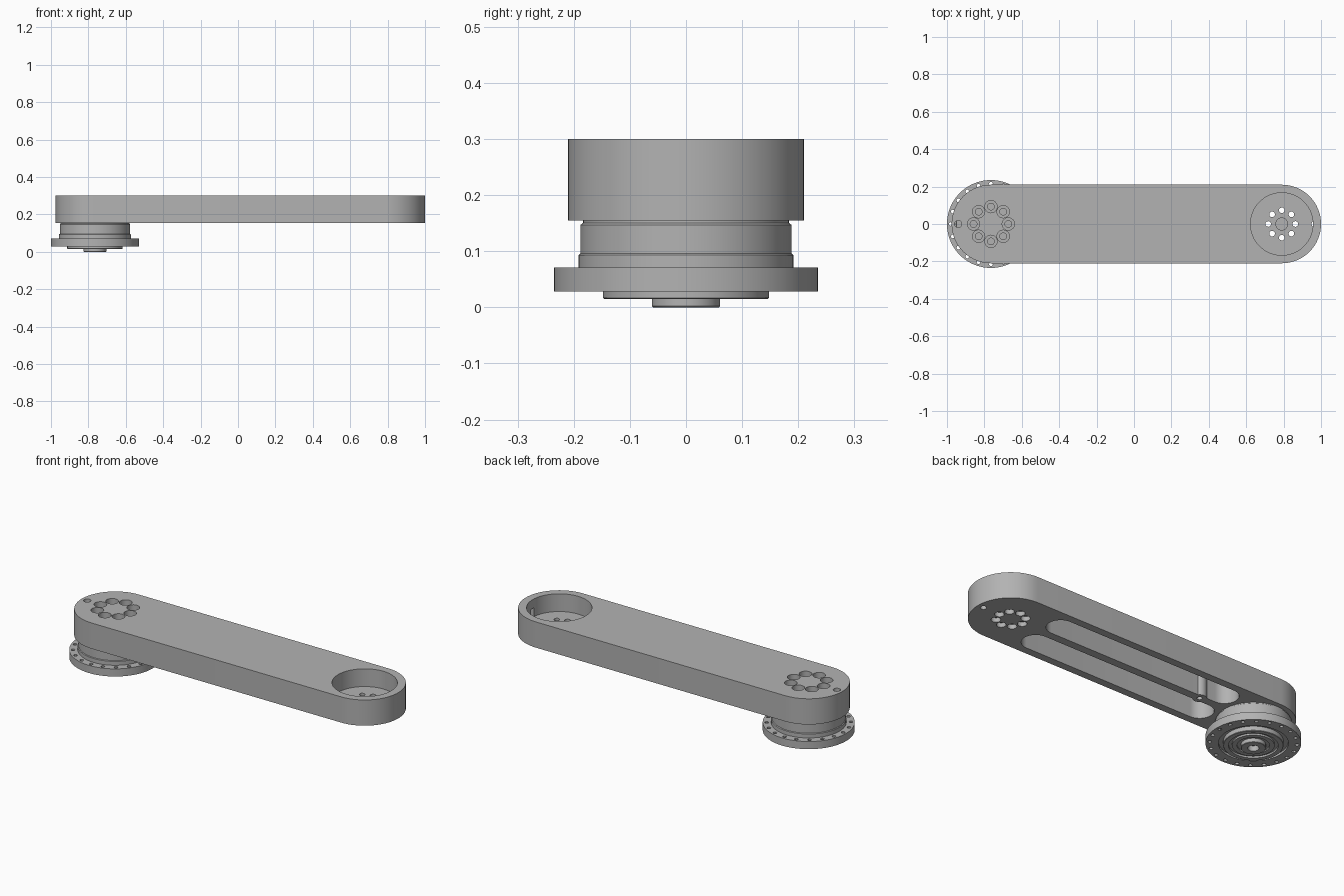
import bpy, bmesh, math
from mathutils import Vector

if "Cube" in bpy.data.objects:
    bpy.data.objects.remove(bpy.data.objects["Cube"])

GREY = bpy.data.materials.new("machined_grey")
GREY.use_nodes = True
GREY.diffuse_color = (0.45, 0.45, 0.45, 1)
GREY.node_tree.nodes["Principled BSDF"].inputs["Base Color"].default_value = (0.45, 0.45, 0.45, 1)

BASE_X, TIP_X = -0.765, 0.79
ARM_LOW, ARM_TOP, ARM_R = 0.155, 0.3, 0.21


def finish(name, bm):
    bmesh.ops.recalc_face_normals(bm, faces=bm.faces)
    mesh = bpy.data.meshes.new(name)
    bm.to_mesh(mesh)
    bm.free()
    mesh.materials.append(GREY)
    obj = bpy.data.objects.new(name, mesh)
    bpy.context.collection.objects.link(obj)
    return obj


def lathe(bm, x, y, profile, segs=64):
    """Revolve (radius, z) points about a vertical axis and cap both ends."""
    rings = [[bm.verts.new((x + r * math.cos(math.tau * i / segs),
                            y + r * math.sin(math.tau * i / segs), z))
              for i in range(segs)] for r, z in profile]
    for a, b in zip(rings, rings[1:]):
        for i in range(segs):
            j = (i + 1) % segs
            bm.faces.new((a[i], a[j], b[j], b[i]))
    bm.faces.new(rings[0])
    bm.faces.new(rings[-1])


def stadium(bm, x0, x1, y, r, z0, z1, segs=32):
    """Rounded-end bar between two centres."""
    pts = []
    for cx, start in ((x1, -math.pi / 2), (x0, math.pi / 2)):
        for i in range(segs + 1):
            a = start + math.pi * i / segs
            pts.append((cx + r * math.cos(a), y + r * math.sin(a)))
    face = bm.faces.new([bm.verts.new((px, py, z0)) for px, py in pts])
    out = bmesh.ops.extrude_face_region(bm, geom=[face])
    top = [v for v in out["geom"] if isinstance(v, bmesh.types.BMVert)]
    bmesh.ops.translate(bm, verts=top, vec=Vector((0, 0, z1 - z0)))


def circle(cx, radius, count):
    for i in range(count):
        a = math.tau * i / count
        yield cx + radius * math.cos(a), radius * math.sin(a)


def combine(target, bm, operation="DIFFERENCE"):
    tool = finish("cutter", bm)
    mod = target.modifiers.new("cut", "BOOLEAN")
    mod.operation, mod.solver, mod.object = operation, "EXACT", tool
    bpy.context.view_layer.objects.active = target
    bpy.ops.object.modifier_apply(modifier=mod.name)
    bpy.data.objects.remove(tool)


def smooth(obj):
    bpy.ops.object.select_all(action="DESELECT")
    obj.select_set(True)
    bpy.context.view_layer.objects.active = obj
    bpy.ops.object.shade_smooth_by_angle(angle=math.radians(30))


# Long arm with rounded ends
bm = bmesh.new()
stadium(bm, BASE_X, TIP_X, 0, ARM_R, ARM_LOW, ARM_TOP)
arm = finish("arm", bm)

# Underside weight-saving slots, either side of a centre rib
bm = bmesh.new()
for side in (-1, 1):
    stadium(bm, -0.5, 0.55, side * 0.095, 0.072, 0.1, 0.27, 20)
combine(arm, bm)

# Boss on the rib
bm = bmesh.new()
lathe(bm, -0.42, 0, [(0.036, ARM_LOW), (0.036, 0.28)], 32)
combine(arm, bm, "UNION")

# Round motor pocket at the tip
bm = bmesh.new()
lathe(bm, TIP_X, 0, [(0.167, 0.2), (0.167, 0.4)])
combine(arm, bm)

# All bolt holes
bm = bmesh.new()
for x, y in circle(BASE_X, 0.093, 8):
    lathe(bm, x, y, [(0.018, 0.1), (0.018, 0.22), (0.033, 0.22), (0.033, 0.4)], 24)
for x, y in circle(TIP_X, 0.073, 8):
    lathe(bm, x, y, [(0.024, 0.1), (0.024, 0.18), (0.015, 0.18), (0.015, 0.25)], 20)
lathe(bm, TIP_X, 0, [(0.032, 0.185), (0.032, 0.25)], 24)
lathe(bm, BASE_X - 0.175, 0, [(0.019, 0.1), (0.019, 0.4)], 20)
lathe(bm, TIP_X + 0.175, 0, [(0.016, 0.1), (0.016, 0.25)], 20)
lathe(bm, -0.42, 0, [(0.014, 0.1), (0.014, 0.25)], 20)
combine(arm, bm)
smooth(arm)

# Joint housing with bolt flange
bm = bmesh.new()
lathe(bm, BASE_X, 0, [(0.16, 0.028), (0.235, 0.028), (0.235, 0.071), (0.192, 0.071),
                      (0.192, 0.093), (0.188, 0.096), (0.188, 0.147), (0.184, 0.15),
                      (0.184, ARM_LOW)], 96)
housing = finish("joint_housing", bm)
bm = bmesh.new()
for x, y in circle(BASE_X, 0.215, 20):
    lathe(bm, x, y, [(0.01, 0), (0.01, 0.1)], 12)
combine(housing, bm)

# Ring recess around the output disc
bm = bmesh.new()
lathe(bm, BASE_X, 0, [(0.172, 0), (0.172, 0.04)])
combine(housing, bm)
smooth(housing)

# Stepped output disc with grooves and a hollow hub
bm = bmesh.new()
lathe(bm, BASE_X, 0, [(0.148, 0.045), (0.148, 0.017), (0.146, 0.015), (0.122, 0.015),
                      (0.122, 0.025), (0.104, 0.025), (0.104, 0.015), (0.08, 0.015),
                      (0.08, 0.022), (0.061, 0.022), (0.061, 0.002), (0.059, 0),
                      (0.028, 0), (0.028, 0.03)])
smooth(finish("output_disc", bm))
